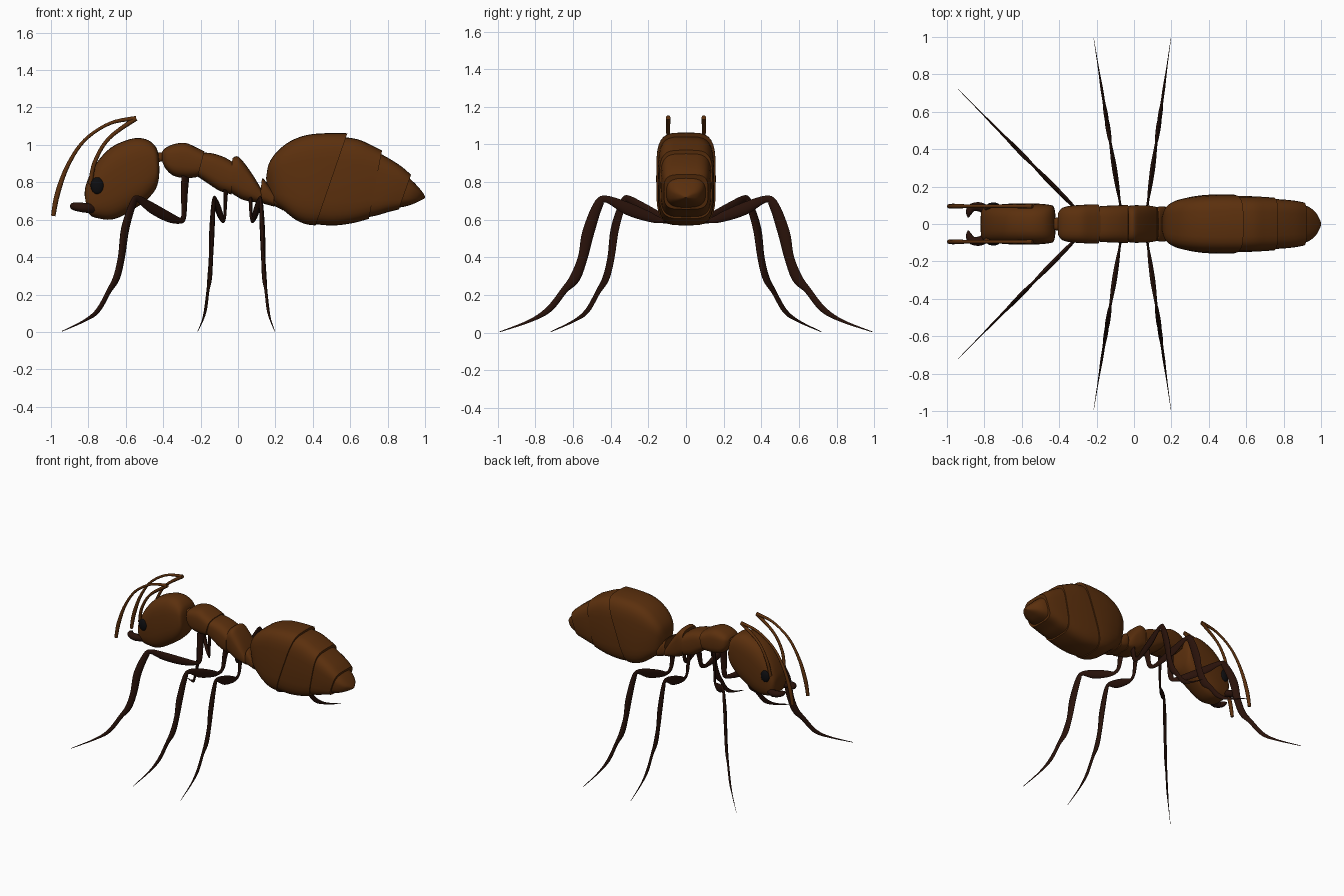
import bpy, math
from mathutils import Vector


def material(name, color):
    m = bpy.data.materials.new(name)
    m.diffuse_color = (*color, 1)
    return m


BROWN = material("brown_shell", (0.105, 0.029, 0.004))
DARK = material("dark_limb", (0.022, 0.006, 0.003))
BLACK = material("black_eye", (0.004, 0.004, 0.005))


def spline(rows, steps):
    """Catmull-Rom interpolation of rows of numbers."""
    rows = [Vector(r) for r in rows]
    out = []
    for i in range(len(rows) - 1):
        a, b, c, d = (rows[min(max(i + k, 0), len(rows) - 1)] for k in (-1, 0, 1, 2))
        for s in range(steps):
            t = s / steps
            out.append(0.5 * (2 * b + (c - a) * t + (2 * a - 5 * b + 4 * c - d) * t * t
                              + (3 * b - a - 3 * c + d) * t ** 3))
    return out + [rows[-1]]


def skin(name, rings, mat, angle=40):
    """Join equal rings of points into a closed tube."""
    n = len(rings[0])
    verts = [p for r in rings for p in r]
    faces = [(i * n + j, i * n + (j + 1) % n, (i + 1) * n + (j + 1) % n, (i + 1) * n + j)
             for i in range(len(rings) - 1) for j in range(n)]
    faces += [tuple(range(n))[::-1], tuple(range(len(verts) - n, len(verts)))]
    me = bpy.data.meshes.new(name)
    me.from_pydata(verts, [], faces)
    ob = bpy.data.objects.new(name, me)
    bpy.context.collection.objects.link(ob)
    me.materials.append(mat)
    bpy.ops.object.select_all(action='DESELECT')
    ob.select_set(True)
    bpy.context.view_layer.objects.active = ob
    bpy.ops.object.mode_set(mode='EDIT')
    bpy.ops.mesh.select_all(action='SELECT')
    bpy.ops.mesh.normals_make_consistent(inside=False)
    bpy.ops.object.mode_set(mode='OBJECT')
    bpy.ops.object.shade_smooth_by_angle(angle=math.radians(angle))
    return ob


def body(name, rows, power=3.2, n=32, steps=4):
    """Rows are top x, top z, bottom x, bottom z, half width: boxy-oval sections."""
    rings = []
    for tx, tz, bx, bz, w in spline(rows, steps):
        ring = []
        for j in range(n):
            a = 2 * math.pi * j / n
            c, s = (math.copysign(abs(f(a)) ** (2 / power), f(a)) for f in (math.cos, math.sin))
            ring.append(((tx + bx) / 2 + (tx - bx) / 2 * s, w * c,
                         (tz + bz) / 2 + (tz - bz) / 2 * s))
        rings.append(ring)
    return skin(name, rings, BROWN)


def limb(name, rows, side, mat, flat=1.0, n=10, steps=5):
    """Rows are x, y, z, radius; flat squeezes the tube sideways to its plane."""
    pts = spline(rows, steps)
    path = [Vector((p[0], p[1] * side, p[2])) for p in pts]
    span = path[-1] - path[0]
    out = Vector((-span.y, span.x, 0)).normalized()
    rings = []
    for i, p in enumerate(path):
        t = (path[min(i + 1, len(path) - 1)] - path[max(i - 1, 0)]).normalized()
        u = out.cross(t).normalized()
        v = t.cross(u)
        r = max(pts[i][3], 0.001)
        rings.append([p + u * r * math.cos(k * math.tau / n) + v * r * flat * math.sin(k * math.tau / n)
                      for k in range(n)])
    return skin(name, rings, mat, 60)


# Head and neck
body("head", [(-.425, .95, -.42, .87, .06), (-.44, .99, -.425, .81, .095), (-.48, 1.025, -.445, .755, .104),
              (-.54, 1.037, -.495, .70, .109), (-.61, 1.02, -.56, .655, .11), (-.68, .985, -.63, .615, .109),
              (-.74, .925, -.685, .60, .105), (-.785, .855, -.735, .605, .098),
              (-.815, .78, -.78, .617, .088), (-.82, .73, -.805, .64, .07)], 3)
body("neck", [(-.46, .96, -.46, .90, .03), (-.40, .96, -.40, .91, .035), (-.36, .98, -.36, .88, .04)])

# Thorax plates
body("front_thorax", [(-.405, .965, -.405, .91, .06), (-.385, .985, -.385, .87, .085),
                      (-.34, 1.005, -.345, .835, .097), (-.28, 1.01, -.285, .823, .102),
                      (-.22, .985, -.235, .825, .105), (-.18, .965, -.215, .83, .105)])
body("middle_thorax", [(-.20, .96, -.23, .84, .092), (-.14, .955, -.17, .80, .097),
                       (-.08, .937, -.10, .755, .1), (-.03, .91, -.035, .735, .102)])
body("rear_thorax", [(-.03, .93, -.04, .745, .096), (.0, .938, .0, .72, .1), (.04, .895, .03, .705, .1),
                     (.085, .83, .08, .695, .098), (.13, .755, .12, .69, .09)])

# Waist scale and stalk
body("waist_scale", [(.128, .82, .115, .695, .088), (.14, .815, .14, .685, .094), (.19, .75, .195, .67, .09)])
body("waist_stalk", [(.10, .75, .10, .70, .06), (.17, .76, .17, .685, .07), (.24, .80, .24, .65, .09)])

# Abdomen: four overlapping plates
body("abdomen_plate_1", [(.15, .82, .165, .73, .05), (.165, .90, .20, .685, .095), (.21, .965, .25, .645, .125),
                         (.28, 1.02, .30, .605, .142), (.37, 1.053, .345, .582, .153),
                         (.48, 1.063, .385, .572, .158), (.585, 1.062, .415, .57, .158)], 4)
body("abdomen_plate_2", [(.54, 1.045, .38, .58, .149), (.64, 1.03, .50, .569, .15),
                         (.71, 1.0, .61, .581, .147), (.77, .97, .70, .605, .142)], 4)
body("abdomen_plate_3", [(.74, .965, .66, .608, .136), (.82, .92, .74, .622, .132),
                         (.88, .88, .80, .64, .126), (.925, .84, .86, .655, .117)], 4)
body("abdomen_tip", [(.89, .845, .83, .66, .11), (.94, .80, .90, .672, .096), (.975, .762, .95, .69, .068),
                     (.993, .738, .985, .707, .03), (1.0, .723, 1.0, .717, .006)], 3)

for side, word in ((-1, "right"), (1, "left")):
    # Eye
    bpy.ops.mesh.primitive_uv_sphere_add(segments=20, ring_count=12, location=(-.752, .097 * side, .782))
    eye = bpy.context.object
    eye.name = word + "_eye"
    eye.scale = (.036, .018, .045)
    eye.data.materials.append(BLACK)
    bpy.ops.object.shade_smooth()

    # Mandible and elbowed antenna
    limb(word + "_mandible", [(-.77, .06, .66, .026), (-.82, .09, .664, .026), (-.865, .088, .67, .023),
                              (-.882, .062, .672, .018), (-.886, .035, .672, .004)], side, DARK)
    limb(word + "_antenna_stem", [(-.79, .085, .79, .012), (-.765, .095, .91, .011), (-.69, .095, 1.035, .01),
                                  (-.545, .095, 1.142, .013)], side, BROWN)
    limb(word + "_antenna_whip", [(-.545, .095, 1.143, .012), (-.685, .095, 1.115, .009), (-.82, .095, 1.025, .009),
                                  (-.91, .095, .89, .011), (-.965, .095, .74, .014), (-.988, .095, .62, .012)],
         side, BROWN)

    # Legs: points given as reach fraction, height and thickness
    legs = {
        "front": ((-.28, .05), (-.94, .72),
                  [(.0, .86, .03), (.01, .74, .024), (.015, .62, .018), (.04, .595, .016), (.14, .615, .028),
                   (.28, .665, .03), (.39, .712, .018), (.43, .68, .024), (.49, .55, .029), (.52, .40, .025),
                   (.56, .29, .024), (.62, .22, .017), (.71, .115, .015), (.82, .06, .007), (1., .004, .002)]),
        "middle": ((-.065, .05), (-.215, .99), None),
        "hind": ((.065, .05), (.197, .99), None)}
    common = [(.0, .77, .03), (.02, .70, .024), (.04, .62, .018), (.09, .597, .016), (.17, .62, .028),
              (.28, .66, .033), (.40, .71, .018), (.445, .675, .026), (.50, .53, .032), (.53, .40, .026),
              (.575, .29, .028), (.635, .225, .018), (.72, .125, .017), (.83, .062, .008), (1., .004, .002)]
    for which, (root, foot, rows) in legs.items():
        limb(f"{word}_{which}_leg",
             [(root[0] + (foot[0] - root[0]) * f, root[1] + (foot[1] - root[1]) * f, z, r)
              for f, z, r in rows or common], side, DARK, flat=.42)
